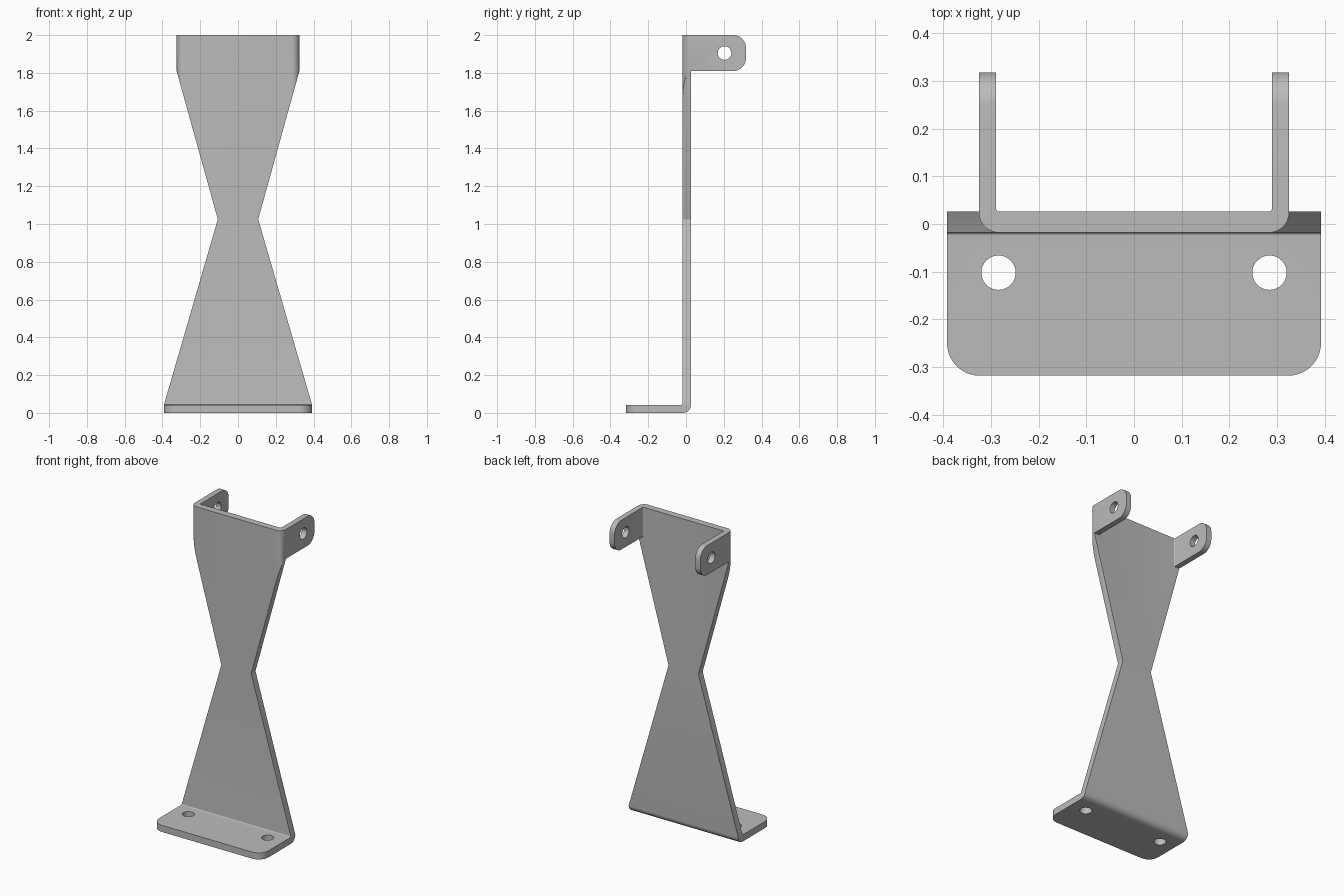
import bpy, bmesh, math
from mathutils import Vector

cube = bpy.data.objects.get("Cube")
if cube:
    bpy.data.objects.remove(cube)

# Main dimensions
FRONT, BACK = -0.018, 0.026      # wall faces
REACH = 0.318                    # foot and lug reach
FOOT_W, FOOT_T = 0.392, 0.043
LUG_W, LUG_T, LUG_Z = 0.325, 0.036, 1.81
WAIST_W, WAIST_Z = 0.107, 1.025
HOLE_R, BEND, INNER, CORNER = 0.036, 0.042, 0.006, 0.069

steel = bpy.data.materials.new("grey steel")
steel.use_nodes = True
GREY = (0.5, 0.5, 0.5, 1)
steel.diffuse_color = GREY
steel.node_tree.nodes["Principled BSDF"].inputs["Base Color"].default_value = GREY


def rounded(points, steps=10):
    """Outline from (a, b) or (a, b, radius) corners, with fillets."""
    out = []
    n = len(points)
    for i, p in enumerate(points):
        c = Vector(p[:2])
        if len(p) == 2:
            out.append(c)
            continue
        u = (Vector(points[i - 1][:2]) - c).normalized()
        v = (Vector(points[(i + 1) % n][:2]) - c).normalized()
        centre = c + (u + v) * p[2]      # all filleted corners are square
        for k in range(steps + 1):
            t = k / steps * math.pi / 2
            out.append(centre - v * p[2] * math.cos(t) - u * p[2] * math.sin(t))
    return out


def prism(name, outline, axis, lo, hi):
    """Extrude an outline along an axis; x takes (y, z), y takes (x, z), z takes (x, y)."""
    place = {"x": lambda a, b, d: (d, a, b),
             "y": lambda a, b, d: (a, d, b),
             "z": lambda a, b, d: (a, b, d)}[axis]
    bm = bmesh.new()
    face = bm.faces.new([bm.verts.new(place(a, b, lo)) for a, b in outline])
    ext = bmesh.ops.extrude_face_region(bm, geom=[face])
    shift = Vector(place(0, 0, hi - lo))
    for v in ext["geom"]:
        if isinstance(v, bmesh.types.BMVert):
            v.co += shift
    bmesh.ops.recalc_face_normals(bm, faces=bm.faces)
    mesh = bpy.data.meshes.new(name)
    bm.to_mesh(mesh)
    bm.free()
    mesh.materials.append(steel)
    obj = bpy.data.objects.new(name, mesh)
    bpy.context.collection.objects.link(obj)
    return obj


def combine(obj, other, operation):
    mod = obj.modifiers.new("cut", "BOOLEAN")
    mod.operation, mod.solver, mod.object = operation, "EXACT", other
    bpy.context.view_layer.objects.active = obj
    bpy.ops.object.modifier_apply(modifier=mod.name)
    bpy.data.objects.remove(other)


def circle(a, b, r, n=40):
    return [(a + r * math.cos(2 * math.pi * k / n), b + r * math.sin(2 * math.pi * k / n))
            for k in range(n)]


# Lower half: bent foot and wall, up to the waist
bracket = prism("bracket", rounded([
    (-REACH, 0), (BACK, 0, BEND), (BACK, 1.5), (FRONT, 1.5),
    (FRONT, FOOT_T, INNER), (-REACH, FOOT_T)]), "x", -0.5, 0.5)
combine(bracket, prism("taper", [
    (-FOOT_W, -0.1), (FOOT_W, -0.1), (FOOT_W, FOOT_T), (WAIST_W, WAIST_Z),
    (-WAIST_W, WAIST_Z), (-FOOT_W, FOOT_T)], "y", -0.5, 0.5), "INTERSECT")
combine(bracket, prism("foot_corners", rounded([
    (-0.392, -REACH, CORNER), (0.392, -REACH, CORNER), (0.392, 0.1), (-0.392, 0.1)]),
    "z", -0.1, 1.5), "INTERSECT")
for side in (-1, 1):
    combine(bracket, prism("foot_hole", circle(side * 0.284, -0.102, HOLE_R), "z", -0.1, 0.1),
            "DIFFERENCE")

# Upper half: channel with two side lugs
inside = LUG_W - LUG_T
upper = prism("upper", rounded([
    (-LUG_W, 0.4), (-LUG_W, FRONT, BEND), (LUG_W, FRONT, BEND), (LUG_W, 0.4),
    (inside, 0.4), (inside, BACK, INNER), (-inside, BACK, INNER), (-inside, 0.4)]),
    "z", 0.9, 2.1)
combine(upper, prism("lug_outline", rounded([
    (-0.1, 0.8), (BACK, 0.8), (BACK, LUG_Z), (REACH, LUG_Z, CORNER),
    (REACH, 2, CORNER), (-0.1, 2)]), "x", -0.5, 0.5), "INTERSECT")
combine(upper, prism("taper", [
    (-WAIST_W, WAIST_Z), (WAIST_W, WAIST_Z), (LUG_W, LUG_Z), (0.4, LUG_Z),
    (0.4, 2.2), (-0.4, 2.2), (-0.4, LUG_Z), (-LUG_W, LUG_Z)], "y", -0.5, 0.5), "INTERSECT")
combine(upper, prism("lug_holes", circle(0.204, 1.905, HOLE_R), "x", -0.5, 0.5), "DIFFERENCE")

# Join both halves into one sheet and tidy flat faces
combine(bracket, upper, "UNION")
bm = bmesh.new()
bm.from_mesh(bracket.data)
bmesh.ops.remove_doubles(bm, verts=bm.verts, dist=0.0002)
bmesh.ops.dissolve_limit(bm, angle_limit=math.radians(0.5), verts=bm.verts, edges=bm.edges)
bm.to_mesh(bracket.data)
bm.free()

bpy.ops.object.select_all(action="DESELECT")
bracket.select_set(True)
bpy.context.view_layer.objects.active = bracket
bpy.ops.object.shade_smooth_by_angle(angle=math.radians(30))
